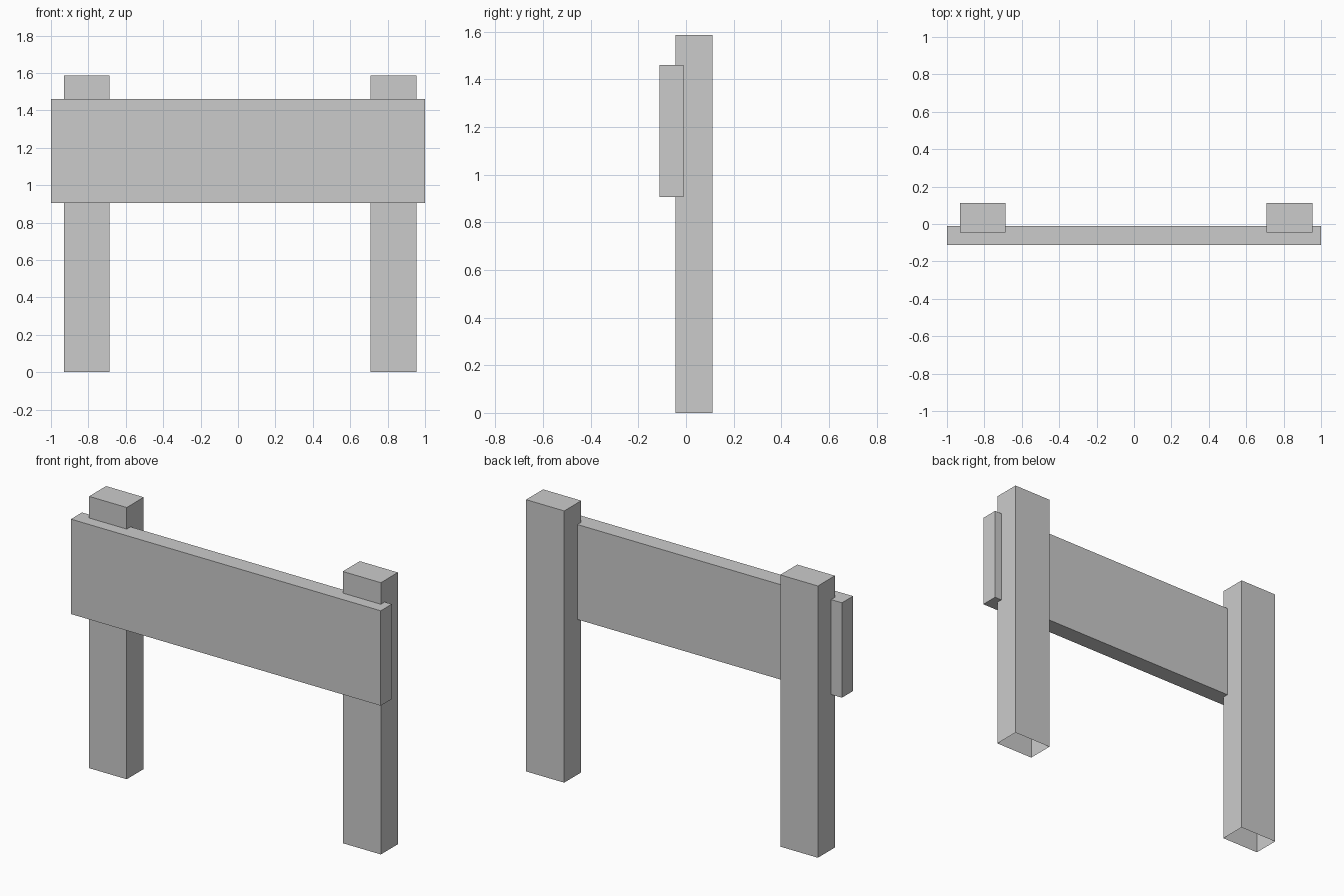
import bpy
import bmesh
from mathutils import Vector

if "Cube" in bpy.data.objects:
    bpy.data.objects.remove(bpy.data.objects["Cube"])


def box(name, lo, hi, open_bottom=False):
    """Axis-aligned box between two corners, optionally without its underside."""
    lo, hi = Vector(lo), Vector(hi)
    bm = bmesh.new()
    bmesh.ops.create_cube(bm, size=1)
    bmesh.ops.scale(bm, vec=hi - lo, verts=bm.verts)
    if open_bottom:
        under = [f for f in bm.faces if f.normal.z < -0.5]
        bmesh.ops.delete(bm, geom=under, context='FACES_ONLY')
    # shift so the object's origin is at its base centre
    bmesh.ops.translate(bm, vec=(0, 0, (hi.z - lo.z) / 2), verts=bm.verts)
    mesh = bpy.data.meshes.new(name)
    bm.to_mesh(mesh)
    bm.free()
    obj = bpy.data.objects.new(name, mesh)
    obj.location = ((lo.x + hi.x) / 2, (lo.y + hi.y) / 2, lo.z)
    bpy.context.collection.objects.link(obj)
    return obj


# Two posts, open underneath
for name, x0, x1 in (("left_post", -0.93, -0.687), ("right_post", 0.708, 0.954)):
    box(name, (x0, -0.045, 0), (x1, 0.112, 1.586), open_bottom=True)

# Sign board let into the front of the posts
box("sign_board", (-1, -0.112, 0.906), (1, -0.01, 1.46))
